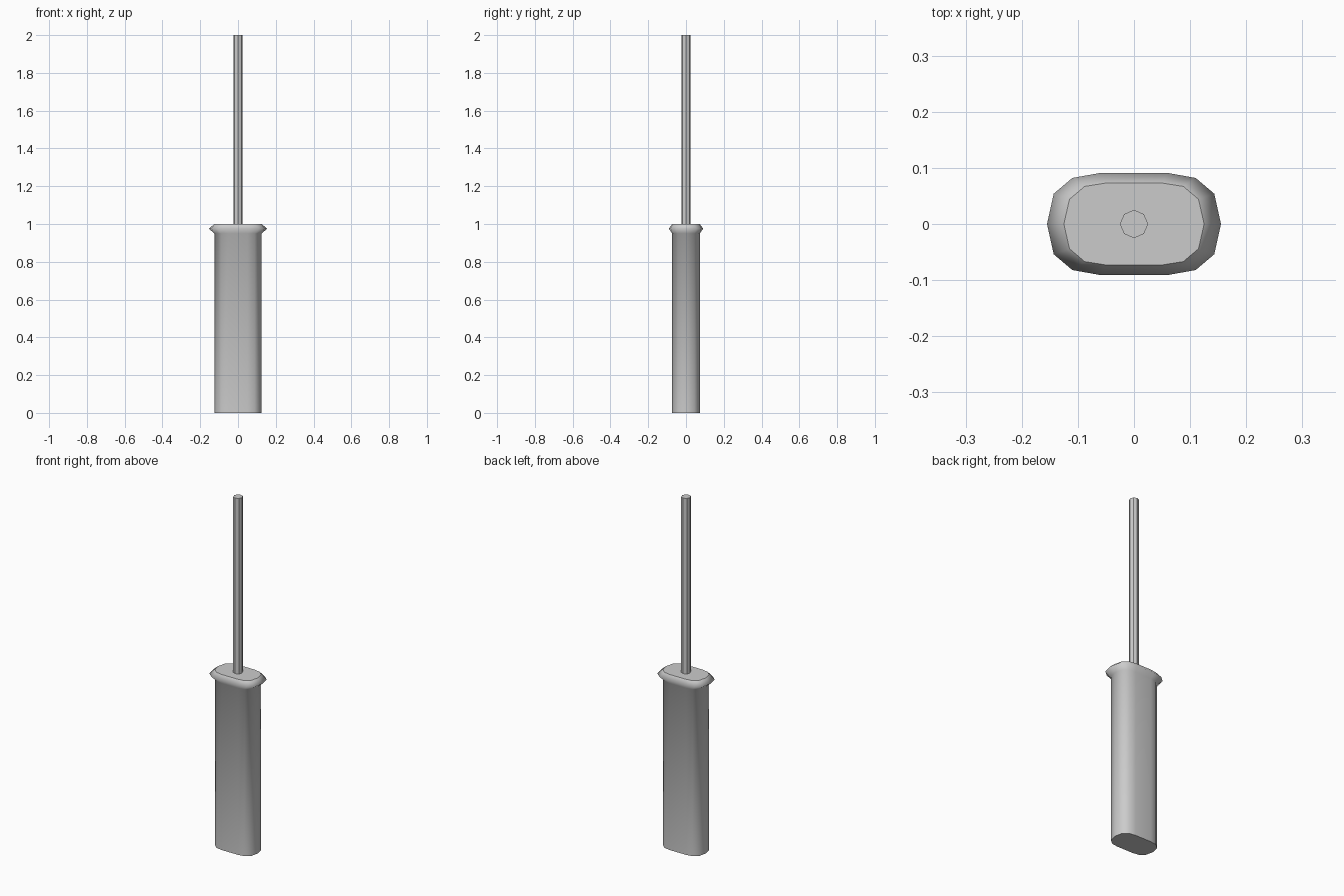
import bpy, bmesh, math

if "Cube" in bpy.data.objects:
    bpy.data.objects.remove(bpy.data.objects["Cube"])


def loft(name, rings, smooth):
    """Skin a stack of matching rings and cap both ends with flat faces."""
    bm = bmesh.new()
    loops = [[bm.verts.new(p) for p in ring] for ring in rings]
    n = len(loops[0])
    for a, b in zip(loops, loops[1:]):
        for i in range(n):
            j = (i + 1) % n
            bm.faces.new((a[i], a[j], b[j], b[i])).smooth = smooth
    for cap in (loops[0][::-1], loops[-1]):
        face = bm.faces.new(cap)
        for e in face.edges:
            e.smooth = False
    bmesh.ops.recalc_face_normals(bm, faces=bm.faces[:])
    mesh = bpy.data.meshes.new(name)
    bm.to_mesh(mesh)
    bm.free()
    obj = bpy.data.objects.new(name, mesh)
    bpy.context.collection.objects.link(obj)
    return obj


def oval(quarter, z):
    """Mirror a quarter outline (first point on the x axis) to a full ring."""
    half = quarter + [(-x, y) for x, y in reversed(quarter)]
    full = half + [(x, -y) for x, y in reversed(half[1:-1])]
    return [(x, y, z) for x, y in full]


# Handle with a flared guard at its top
grip = [(0.125, 0), (0.115, 0.044), (0.088, 0.067), (0.05, 0.073)]
flare = [(0.155, 0), (0.143, 0.054), (0.11, 0.082), (0.06, 0.091)]
loft("handle", [oval(grip, 0), oval(grip, 0.95),
                oval(flare, 0.975), oval(grip, 1.0)], True)

# Thin eight-sided rod
rod = [(0.025 * math.cos(i * math.pi / 4), 0.025 * math.sin(i * math.pi / 4))
       for i in range(8)]
loft("rod", [[(x, y, z) for x, y in rod] for z in (1.0, 2.0)], False)
